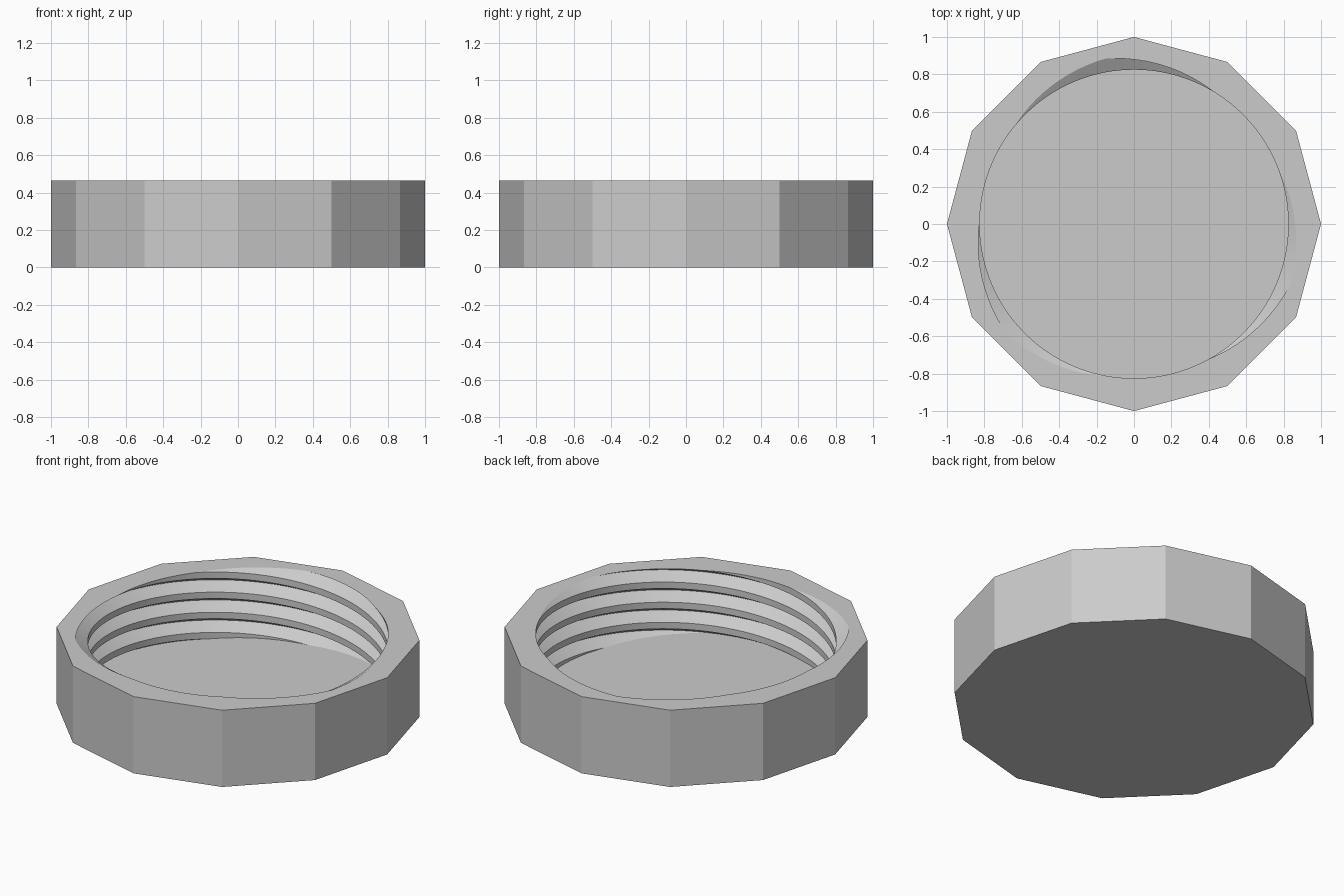
import bpy
import bmesh
from math import cos, sin, pi, radians

old = bpy.data.objects.get("Cube")
if old:
    bpy.data.objects.remove(old, do_unlink=True)

HEIGHT, FLOOR = 0.465, 0.055
SIDES, STEPS, STARTS = 12, 180, 3
PITCH = 0.122
LEAD = PITCH * STARTS
CREST, ROOT = 0.825, 0.897
HALF_GROOVE = 0.0416
PHASE = radians(100)

bm = bmesh.new()

# Threaded wall: V grooves with flat lands, swept along a three-start helix
profile = [(0, ROOT), (HALF_GROOVE, CREST), (PITCH - HALF_GROOVE, CREST)]
columns = []
for i in range(STEPS + 1):
    a = 2 * pi * i / STEPS
    rise = HEIGHT + LEAD * (a - PHASE) / (2 * pi)
    columns.append([bm.verts.new((r * cos(a), r * sin(a), rise + k * PITCH + dz))
                    for k in range(-9, 5) for dz, r in profile])
for left, right in zip(columns, columns[1:]):
    for j in range(len(left) - 1):
        bm.faces.new((left[j], left[j + 1], right[j + 1], right[j]))
bmesh.ops.remove_doubles(bm, verts=bm.verts[:], dist=0.0001)

# Trim the thread at the floor and at the rim
for z, up in ((FLOOR, -1), (HEIGHT, 1)):
    bmesh.ops.bisect_plane(bm, geom=bm.verts[:] + bm.edges[:] + bm.faces[:], dist=0.00001,
                           plane_co=(0, 0, z), plane_no=(0, 0, up), clear_outer=True)


def open_edges(z):
    return [e for e in bm.edges if e.is_boundary
            and all(abs(v.co.z - z) < 0.0005 for v in e.verts)]


# Inner floor
bmesh.ops.triangle_fill(bm, edges=open_edges(FLOOR), use_beauty=True)

# Twelve-sided outer wall and underside
rings = [[bm.verts.new((cos(2 * pi * i / SIDES), sin(2 * pi * i / SIDES), z))
          for i in range(SIDES)] for z in (0, HEIGHT)]
low, high = rings
for i in range(SIDES):
    n = (i + 1) % SIDES
    bm.faces.new((low[i], low[n], high[n], high[i]))
bm.faces.new(low[::-1])

# Flat rim between the thread opening and the outer wall
bmesh.ops.triangle_fill(bm, edges=open_edges(HEIGHT), use_beauty=True)
bmesh.ops.recalc_face_normals(bm, faces=bm.faces[:])

mesh = bpy.data.meshes.new("threaded_cap")
bm.to_mesh(mesh)
bm.free()
cap = bpy.data.objects.new("threaded_cap", mesh)
bpy.context.collection.objects.link(cap)

# Plain grey material
grey = bpy.data.materials.new("plain grey")
grey.use_nodes = True
colour = (0.6, 0.6, 0.6, 1)
grey.diffuse_color = colour
grey.node_tree.nodes["Principled BSDF"].inputs["Base Color"].default_value = colour
mesh.materials.append(grey)

# Smooth thread flanks, crisp outer facets
bpy.ops.object.select_all(action='DESELECT')
cap.select_set(True)
bpy.context.view_layer.objects.active = cap
bpy.ops.object.shade_smooth_by_angle(angle=radians(20))
